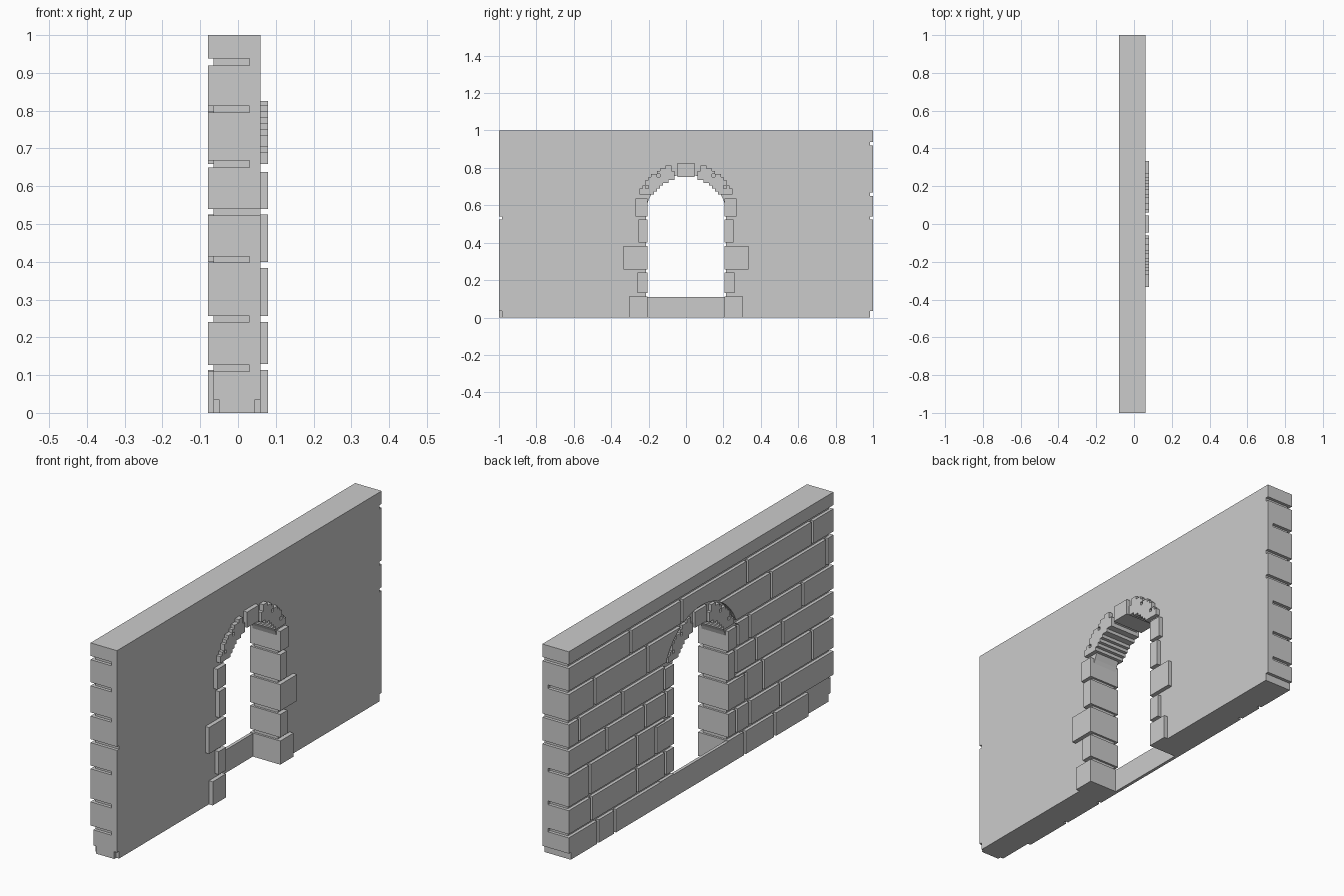
import bpy, bmesh
from math import sin, cos, radians
from mathutils import Vector

cube = bpy.data.objects.get("Cube")
if cube:
    bpy.data.objects.remove(cube)

BACK, MORTAR, FACE, PROUD = -0.08, -0.065, 0.06, 0.08   # layers through the wall
SPRING = 0.55                                           # height of the arch centre
GAP = 0.015


def finish(name, bm):
    bmesh.ops.recalc_face_normals(bm, faces=bm.faces)
    mesh = bpy.data.meshes.new(name)
    bm.to_mesh(mesh)
    bm.free()
    obj = bpy.data.objects.new(name, mesh)
    bpy.context.collection.objects.link(obj)
    return obj


def add_box(bm, x, y, z):
    verts = bmesh.ops.create_cube(bm, size=1)["verts"]
    for v in verts:
        v.co = Vector([(a + b) / 2 + c * (b - a) for (a, b), c in zip((x, y, z), v.co)])


def extrude_x(bm, faces, depth):
    out = bmesh.ops.extrude_face_region(bm, geom=faces)["geom"]
    for v in out:
        if isinstance(v, bmesh.types.BMVert):
            v.co.x += depth


def profile_solid(name, outline, x0, x1):
    bm = bmesh.new()
    face = bm.faces.new([bm.verts.new((x0, y, z)) for y, z in outline])
    extrude_x(bm, [face], x1 - x0)
    return finish(name, bm)


def arc(radius, start, steps=24):
    """Arch points running from the +y side over to the -y side."""
    span = 180 - 2 * start
    angles = [radians(start + span * i / steps) for i in range(steps + 1)]
    return [(radius * cos(a), SPRING + radius * sin(a)) for a in angles]


# Wall core with the arched opening
END = 0.985
opening = [(0.215, 0)] + arc(0.215, 0) + [(-0.215, 0)]
profile_solid("wall_core", [(-END, 0), (-END, 1), (END, 1), (END, 0)] + opening,
              MORTAR, FACE)

# Brick courses: height range and joint positions along the wall
courses = [
    ((0.0, 0.11), (0.78, 0.65, -0.33, -0.56, -0.82)),
    ((0.127, 0.24), (0.83, 0.48, -0.37, -0.6)),
    ((0.257, 0.398), (0.84, 0.48, -0.47, -0.84)),
    ((0.414, 0.523), (0.71, 0.42, -0.42, -0.62)),
    ((0.54, 0.65), (0.92, 0.59, -0.37, -0.77)),
    ((0.668, 0.795), (0.8, 0.4, -0.53, -0.95)),
    ((0.812, 0.92), (0.53, 0.145, -0.35, -0.84)),
    ((0.938, 1.0), ()),
]
FOOT = 0.035
bm = bmesh.new()
for (z0, z1), joints in courses:
    edges = [1 + GAP / 2, *joints, -1 - GAP / 2]
    for left, right in zip(edges, edges[1:]):
        y0, y1 = right + GAP / 2, left - GAP / 2
        if z0 == 0:      # the bottom course is notched at the wall ends
            add_box(bm, (BACK, MORTAR), (max(y0, -END), min(y1, END)), (0, FOOT))
            add_box(bm, (BACK, MORTAR), (y0, y1), (FOOT, z1))
        else:
            add_box(bm, (BACK, MORTAR), (y0, y1), (z0, z1))
bricks = finish("brick_facing", bm)

# Jamb stones: outer half width and height range
jambs = [(0.305, 0, 0.113), (0.26, 0.13, 0.24), (0.333, 0.257, 0.383),
         (0.255, 0.4, 0.525), (0.27, 0.54, 0.637)]

# Clear the facing around the arch stones
side = []
for i, (w, z0, z1) in enumerate(jambs):
    low = -0.1 if i == 0 else z0 - GAP / 2
    side += [(w + GAP, low), (w + GAP, z1 + GAP / 2 if i < 4 else z1)]
clear = side + arc(0.29, 20) + [(-y, z) for y, z in reversed(side)]
cutter = profile_solid("arch_cutter", clear, -0.2, 0.1)
cutter.hide_render = True
mod = bricks.modifiers.new("arch_clearance", "BOOLEAN")
mod.operation = "DIFFERENCE"
mod.solver = "EXACT"
mod.object = cutter
bpy.context.view_layer.objects.active = bricks
bpy.ops.object.modifier_apply(modifier=mod.name)
bpy.data.objects.remove(cutter)

# Wall ends: stacked blocks separated by grooves, some grooves cut right through
for name, sign, through in (("front_end", -1, (3,)), ("rear_end", 1, (3, 4, 6))):
    bm = bmesh.new()
    y = sorted((sign * 0.98, sign))
    for i, ((z0, z1), _) in enumerate(courses):
        add_box(bm, (MORTAR, FACE), y, (z0 or FOOT, z1))
        if i < 7 and i not in through:
            add_box(bm, (0.03, FACE), y, (z1, courses[i + 1][0][0]))
    if sign < 0:
        add_box(bm, (-0.05, 0.045), y, (0, FOOT))
    finish(name + "_blocks", bm)

# Jamb stones on both sides of the opening
for name, sign in (("front", -1), ("rear", 1)):
    bm = bmesh.new()
    for w, z0, z1 in jambs:
        add_box(bm, (BACK, PROUD), sorted((sign * 0.205, sign * w)), (z0, z1))
    finish(name + "_jamb_stones", bm)


# Arch stones with stepped edges, made from a grid of square cells
def stepped_stone(name, angle, half_width, cell=0.0155):
    a = radians(angle)
    out, along = Vector((sin(a), cos(a))), Vector((cos(a), -sin(a)))
    bm = bmesh.new()
    for i in range(-20, 20):
        for j in range(5, 20):
            y0, z0 = i * cell, SPRING + j * cell
            mid = Vector((y0 + cell / 2, z0 + cell / 2 - SPRING))
            inside = abs(mid.dot(along)) < half_width and abs(mid.dot(out) - 0.238) < 0.038
            if inside and z0 > 0.645:
                corners = ((0, 0), (cell, 0), (cell, cell), (0, cell))
                bm.faces.new([bm.verts.new((BACK, y0 + u, z0 + v)) for u, v in corners])
    bmesh.ops.remove_doubles(bm, verts=bm.verts, dist=0.001)
    bmesh.ops.dissolve_limit(bm, angle_limit=0.01, verts=bm.verts, edges=bm.edges)
    extrude_x(bm, bm.faces[:], PROUD - BACK)
    finish(name, bm)


for n, angle in enumerate((26, 45, 63), 1):
    stepped_stone(f"rear_arch_stone_{n}", angle, 0.036)
    stepped_stone(f"front_arch_stone_{n}", -angle, 0.036)

bm = bmesh.new()
add_box(bm, (BACK, PROUD), (-0.045, 0.045), (0.75, 0.825))
finish("keystone", bm)
